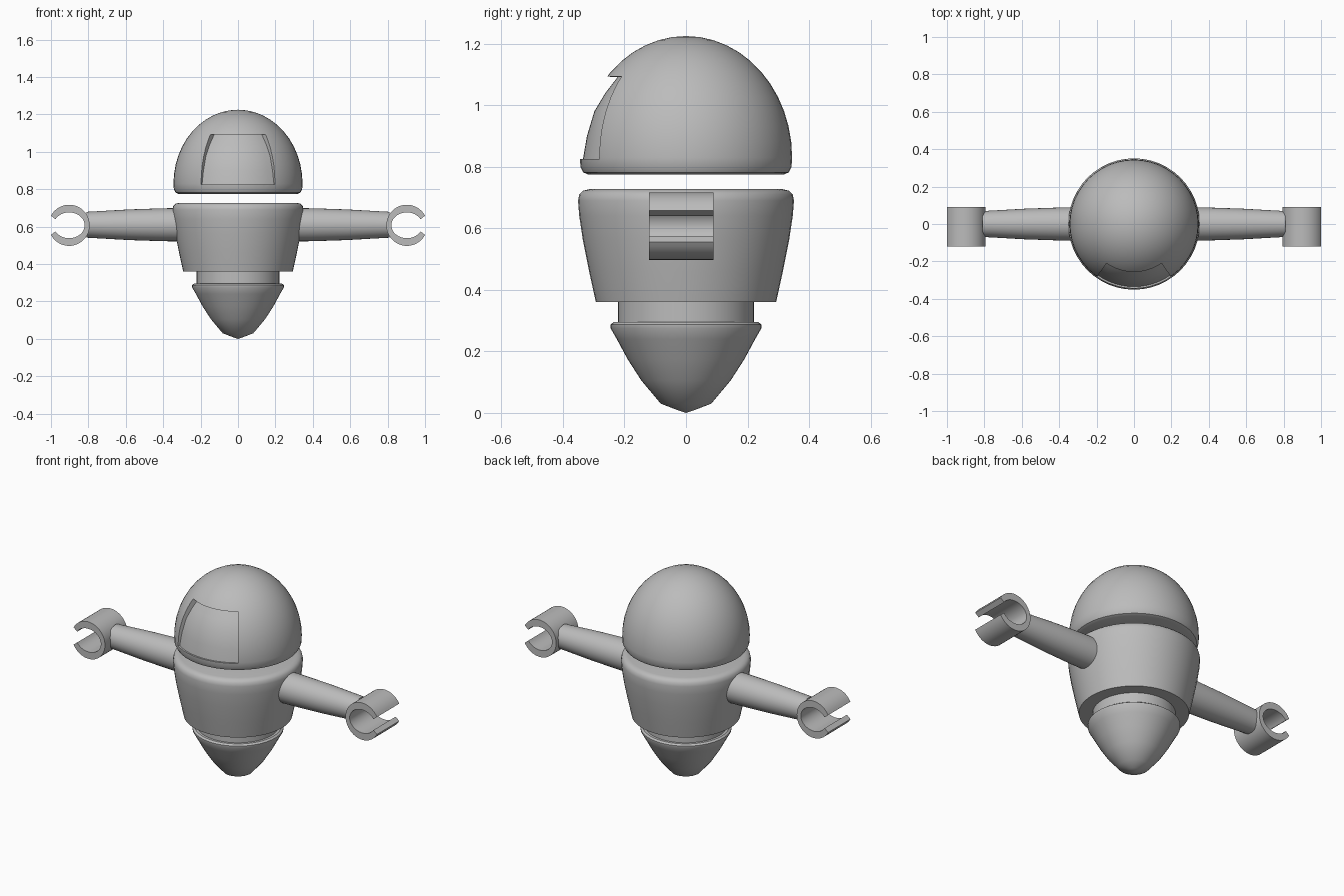
import bpy
import bmesh
from math import sin, cos, pi, radians
from mathutils import Matrix

old = bpy.data.objects.get("Cube")
if old:
    bpy.data.objects.remove(old)

grey = bpy.data.materials.new("plain_grey")
grey.use_nodes = True
colour = (0.5, 0.5, 0.5, 1)
grey.diffuse_color = colour
grey.node_tree.nodes["Principled BSDF"].inputs["Base Color"].default_value = colour


def finish(name, bm, matrix=None):
    """Turn a bmesh into a named object."""
    bmesh.ops.remove_doubles(bm, verts=bm.verts, dist=0.0001)
    if matrix:
        bm.transform(matrix)
    bmesh.ops.recalc_face_normals(bm, faces=bm.faces)
    mesh = bpy.data.meshes.new(name)
    bm.to_mesh(mesh)
    bm.free()
    mesh.materials.append(grey)
    obj = bpy.data.objects.new(name, mesh)
    bpy.context.collection.objects.link(obj)
    return obj


def activate(obj):
    bpy.ops.object.select_all(action='DESELECT')
    obj.select_set(True)
    bpy.context.view_layer.objects.active = obj


def smooth(obj):
    activate(obj)
    bpy.ops.object.shade_smooth_by_angle(angle=radians(35))


def lathe(name, profile, steps=48, matrix=None):
    """Revolve (radius, height) points around the z axis."""
    bm = bmesh.new()
    verts = [bm.verts.new((r, 0, z)) for r, z in profile]
    edges = [bm.edges.new(pair) for pair in zip(verts, verts[1:])]
    bmesh.ops.spin(bm, geom=verts + edges, cent=(0, 0, 0), axis=(0, 0, 1),
                   angle=2 * pi, steps=steps)
    return finish(name, bm, matrix)


# Egg-shaped head with a rounded lower rim
dome = [(0.345 * cos(a), 0.83 + 0.395 * sin(a))
        for a in (i * pi / 24 for i in range(12))]
head = lathe("head", [(0, 0.775), (0.318, 0.775), (0.334, 0.782),
                      (0.343, 0.8)] + dome + [(0, 1.225)])

# Face recess: a wedge-shaped sweep cut out of the head's front
section = [(0.335, 0.825), (0.322, 0.9), (0.298, 0.98), (0.262, 1.04),
           (0.222, 1.092), (0.45, 1.098), (0.45, 0.825)]
half = radians(35)
bm = bmesh.new()
ring = [bm.verts.new((r * sin(-half), -r * cos(half), z)) for r, z in section]
face = bm.faces.new(ring)
swept = bmesh.ops.spin(bm, geom=[face], cent=(0, 0, 0), axis=(0, 0, 1),
                       angle=2 * half, steps=12)
cutter = finish("face_cutter", bm)
cutter.hide_render = True
cut = head.modifiers.new("face_recess", 'BOOLEAN')
cut.operation = 'DIFFERENCE'
cut.solver = 'EXACT'
cut.object = cutter
activate(head)
bpy.ops.object.modifier_apply(modifier=cut.name)
bpy.data.objects.remove(cutter)
smooth(head)

# Tapered torso, waist and pointed tail
smooth(lathe("torso", [(0, 0.36), (0.293, 0.36), (0.315, 0.46), (0.335, 0.56),
                       (0.347, 0.64), (0.351, 0.69), (0.347, 0.71),
                       (0.335, 0.722), (0.315, 0.727), (0, 0.727)]))
smooth(lathe("waist", [(0, 0.27), (0.221, 0.27), (0.221, 0.37), (0, 0.37)]))
smooth(lathe("tail", [(0, 0), (0.03, 0.01), (0.082, 0.03), (0.145, 0.105),
                      (0.19, 0.175), (0.225, 0.24), (0.245, 0.275),
                      (0.246, 0.287), (0.235, 0.295), (0, 0.295)]))

# Arms and open ring claws on both sides
jaw = radians(28)
steps = 36
angles = [jaw + (2 * pi - 2 * jaw) * i / steps for i in range(steps + 1)]
hub = 1 - 0.11 * cos(jaw)
for side, sign in (("left", 1), ("right", -1)):
    along = Matrix.Translation((0, 0, 0.61)) @ Matrix.Rotation(sign * pi / 2, 4, 'Y')
    smooth(lathe(side + "_arm", [(0, 0.2), (0.09, 0.2), (0.088, 0.4), (0.082, 0.58),
                                 (0.069, 0.81), (0, 0.81)], 32, along))

    bm = bmesh.new()
    outline = [(0.11 * cos(a), 0.11 * sin(a)) for a in angles]
    outline += [(0.083 * cos(a), 0.069 * sin(a)) for a in reversed(angles)]
    face = bm.faces.new([bm.verts.new((sign * (hub + x), -0.12, 0.607 + z))
                         for x, z in outline])
    grown = bmesh.ops.extrude_face_region(bm, geom=[face], use_keep_orig=True)
    moved = [v for v in grown["geom"] if isinstance(v, bmesh.types.BMVert)]
    bmesh.ops.translate(bm, verts=moved, vec=(0, 0.21, 0))
    smooth(finish(side + "_claw", bm))
